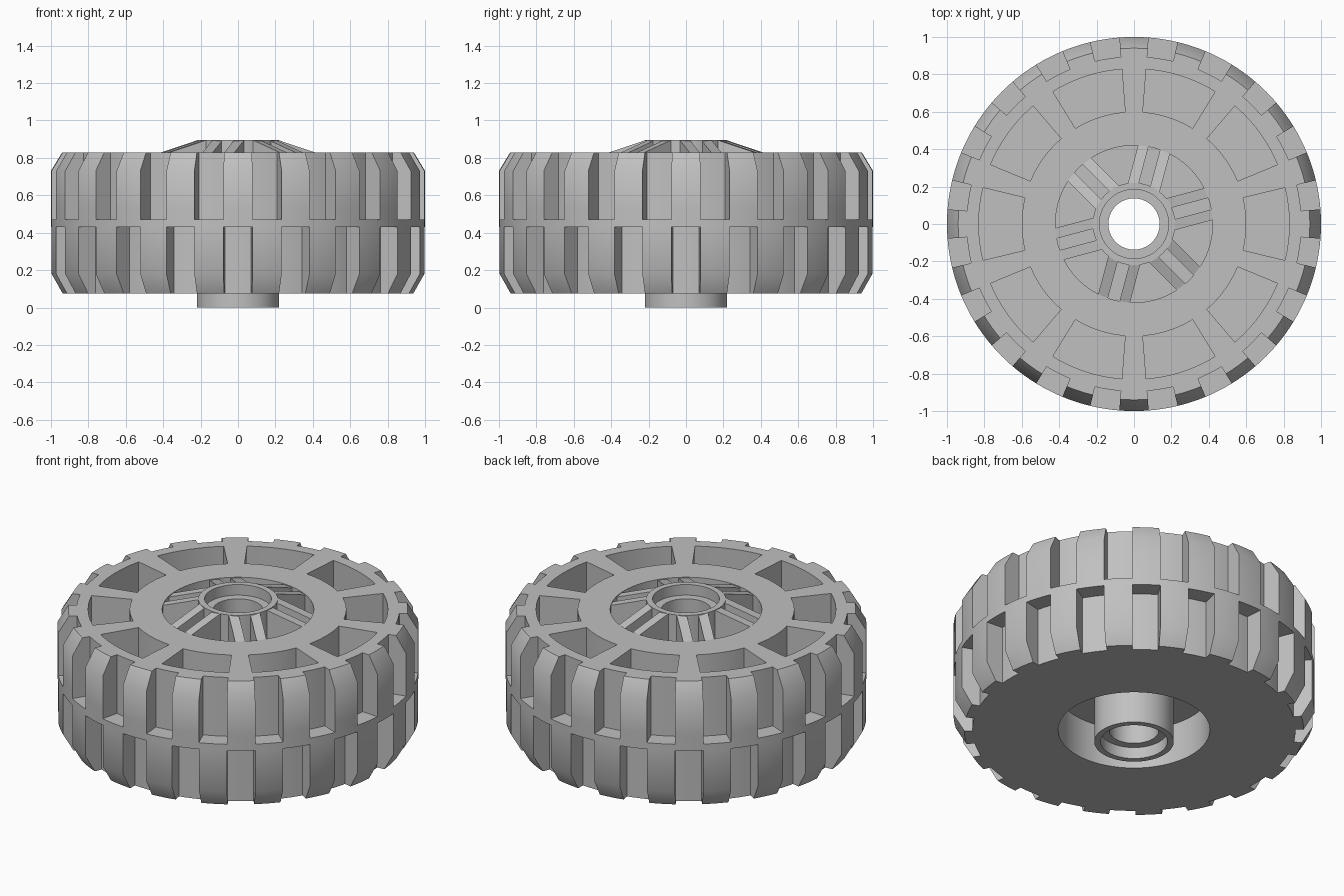
import bpy, bmesh, math
from mathutils import Matrix, Vector

cube = bpy.data.objects.get("Cube")
if cube:
    bpy.data.objects.remove(cube, do_unlink=True)

grey = bpy.data.materials.new("mid_grey")
grey.use_nodes = True
colour = (0.53, 0.53, 0.53, 1)
grey.diffuse_color = colour
grey.node_tree.nodes["Principled BSDF"].inputs["Base Color"].default_value = colour


def finish(bm, name, smooth=True):
    """Turn a bmesh into a named, coloured object."""
    bmesh.ops.recalc_face_normals(bm, faces=bm.faces[:])
    mesh = bpy.data.meshes.new(name)
    bm.to_mesh(mesh)
    bm.free()
    mesh.materials.append(grey)
    obj = bpy.data.objects.new(name, mesh)
    bpy.context.collection.objects.link(obj)
    if smooth:
        bpy.ops.object.select_all(action="DESELECT")
        obj.select_set(True)
        bpy.context.view_layer.objects.active = obj
        bpy.ops.object.shade_smooth_by_angle(angle=math.radians(40))
    return obj


# Tyre: a ring of cells in radius, angle and height; only its skin is built
RADII = [0.42, 0.60, 0.83, 0.895, 1.0]
HEIGHTS = [0.075, 0.18, 0.43, 0.47, 0.53, 0.73, 0.83]
STEPS = 160
LAST_R, LAST_Z = len(RADII) - 1, len(HEIGHTS) - 1


def filled(i, k, j):
    if not (0 <= i < LAST_R and 0 <= j < LAST_Z):
        return False
    low, high = HEIGHTS[j], HEIGHTS[j + 1]
    lug_step = k % 8
    if i == LAST_R - 1:                       # staggered tread grooves
        if low >= HEIGHTS[3]:
            return not 2 <= lug_step <= 5
        if high <= HEIGHTS[2]:
            return 2 <= lug_step <= 5
    if i == 1 and low >= HEIGHTS[4]:          # sidewall pockets
        return 6 <= k % 16 <= 9
    return True


def build_tyre():
    bm = bmesh.new()
    verts = {}

    def vert(i, k, j):
        key = (i, k % STEPS, j)
        if key not in verts:
            r = RADII[i]
            if i == LAST_R and j in (0, LAST_Z):
                r -= 0.06                     # chamfered shoulder
            a = math.tau * key[1] / STEPS
            verts[key] = bm.verts.new((r * math.cos(a), r * math.sin(a), HEIGHTS[j]))
        return verts[key]

    square = [(0, 0), (1, 0), (1, 1), (0, 1)]
    for i in range(LAST_R):
        for k in range(STEPS):
            for j in range(LAST_Z):
                if not filled(i, k, j):
                    continue
                cell = (i, k, j)
                for axis in range(3):
                    for side in (0, 1):
                        other = list(cell)
                        other[axis] += 2 * side - 1
                        if filled(*other):
                            continue
                        corners = []
                        for uv in square:
                            offset = list(uv)
                            offset.insert(axis, side)
                            corners.append(vert(*[c + o for c, o in zip(cell, offset)]))
                        bm.faces.new(corners)
    return finish(bm, "tyre")


# Hub: turned tube with recessed ends, and a disc joining it to the tyre
def lathe(name, profile, segments=96):
    bm = bmesh.new()
    rings = []
    for s in range(segments):
        turn = Matrix.Rotation(math.tau * s / segments, 3, "Z")
        rings.append([bm.verts.new(turn @ Vector((r, 0, z))) for r, z in profile])
    for s in range(segments):
        a, b = rings[s], rings[(s + 1) % segments]
        for p in range(len(profile)):
            q = (p + 1) % len(profile)
            bm.faces.new((a[p], b[p], b[q], a[q]))
    return finish(bm, name)


DISC_LOW, DISC_HIGH = 0.32, 0.56
build_tyre()
lathe("hub", [(0.22, 0), (0.22, DISC_LOW), (0.425, DISC_LOW), (0.425, DISC_HIGH),
              (0.22, DISC_HIGH), (0.22, 0.895), (0.185, 0.895), (0.185, 0.83),
              (0.137, 0.83), (0.137, 0.07), (0.185, 0.07), (0.185, 0)])


# Spokes: six pairs of ribs sloping from the hub down to the rim
def build_spokes():
    bm = bmesh.new()
    side_view = [(0.2, DISC_HIGH - 0.02), (0.43, DISC_HIGH - 0.02), (0.43, 0.82), (0.2, 0.895)]
    for n in range(6):
        turn = Matrix.Rotation(math.radians(15 + 60 * n), 3, "Z")
        for centre in (-0.06, 0.06):
            left, right = [[bm.verts.new(turn @ Vector((x, centre + w, z))) for x, z in side_view]
                           for w in (-0.028, 0.028)]
            bm.faces.new(left)
            bm.faces.new(right)
            for p in range(4):
                q = (p + 1) % 4
                bm.faces.new((left[p], left[q], right[q], right[p]))
    return finish(bm, "spokes", smooth=False)


build_spokes()
